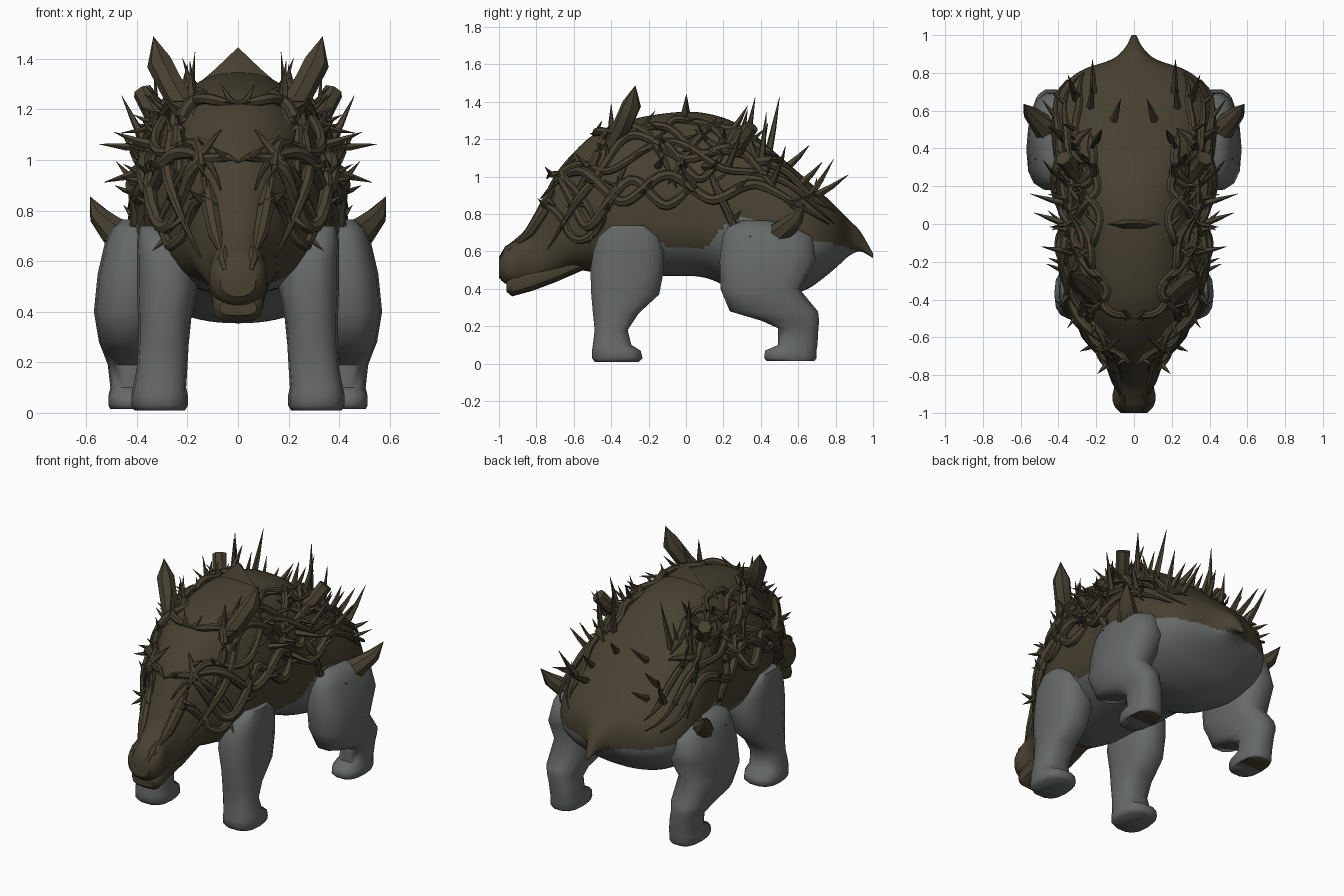
import bpy, bmesh, math, random
from mathutils import Vector

if "Cube" in bpy.data.objects:
    bpy.data.objects.remove(bpy.data.objects["Cube"])

random.seed(5)


def material(name, rgb):
    m = bpy.data.materials.new(name)
    m.diffuse_color = (*rgb, 1)
    m.use_nodes = True
    m.node_tree.nodes["Principled BSDF"].inputs["Base Color"].default_value = m.diffuse_color
    return m


BROWN = material("bark brown", (0.063, 0.052, 0.030))
GREY = material("stone grey", (0.132, 0.143, 0.136))


def sample(table, u):
    """Smooth interpolation of table rows keyed by their first value."""
    u = min(max(u, table[0][0]), table[-1][0])
    i = max(k for k in range(len(table) - 1) if table[k][0] <= u)
    p, q = table[i], table[i + 1]
    o, r = table[max(i - 1, 0)], table[min(i + 2, len(table) - 1)]
    h = q[0] - p[0]
    t = (u - p[0]) / h
    out = []
    for c in range(1, len(p)):
        m0 = (q[c] - o[c]) / (q[0] - o[0]) * h
        m1 = (r[c] - p[c]) / (r[0] - p[0]) * h
        out.append((2*t**3 - 3*t*t + 1) * p[c] + (t**3 - 2*t*t + t) * m0
                   + (3*t*t - 2*t**3) * q[c] + (t**3 - t*t) * m1)
    return out


def spow(v, e):
    return math.copysign(abs(v) ** e, v)


def loft(bm, rings):
    rows = [[bm.verts.new(p) for p in ring] for ring in rings]
    n = len(rows[0])
    for a, b in zip(rows, rows[1:]):
        for k in range(n):
            bm.faces.new((a[k], a[(k + 1) % n], b[(k + 1) % n], b[k]))
    bm.faces.new(rows[0][::-1])
    bm.faces.new(rows[-1])


def tube(bm, pts, radii, n=6):
    pts = [Vector(p) for p in pts]
    rings = []
    for i, p in enumerate(pts):
        t = (pts[min(i + 1, len(pts) - 1)] - pts[max(i - 1, 0)]).normalized()
        ref = Vector((0, 0, 1)) if abs(t.z) < 0.9 else Vector((0, 1, 0))
        a = t.cross(ref).normalized()
        b = t.cross(a)
        r = max(radii[i], 0.001)
        rings.append([p + r * (a * math.cos(w) + b * math.sin(w))
                      for w in (2 * math.pi * k / n for k in range(n))])
    loft(bm, rings)


def finish(bm, name, mats, mirror=False, rule=None, angle=40):
    bmesh.ops.recalc_face_normals(bm, faces=bm.faces)
    if rule:
        for f in bm.faces:
            f.material_index = rule(f.calc_center_median(), f.normal)
    me = bpy.data.meshes.new(name)
    bm.to_mesh(me)
    bm.free()
    for m in mats:
        me.materials.append(m)
    ob = bpy.data.objects.new(name, me)
    bpy.context.collection.objects.link(ob)
    if mirror:
        ob.modifiers.new("mirror", 'MIRROR')
    bpy.ops.object.select_all(action='DESELECT')
    ob.select_set(True)
    bpy.context.view_layer.objects.active = ob
    bpy.ops.object.shade_smooth_by_angle(angle=math.radians(angle))


# Body sections: y, top, widest height, bottom, half width
BODY = [(-1.0, .57, .52, .46, .07), (-.97, .62, .53, .43, .10),
        (-.92, .66, .53, .42, .115), (-.85, .73, .55, .42, .105),
        (-.78, .86, .60, .43, .125), (-.70, 1.01, .67, .46, .17),
        (-.60, 1.13, .72, .50, .225), (-.50, 1.22, .75, .49, .285),
        (-.35, 1.29, .78, .47, .345), (-.10, 1.34, .77, .47, .37),
        (.10, 1.34, .76, .46, .38), (.30, 1.27, .73, .38, .415),
        (.50, 1.11, .69, .355, .44), (.65, .98, .66, .40, .42),
        (.75, .89, .65, .47, .36), (.82, .82, .65, .53, .265),
        (.87, .77, .65, .575, .12), (.93, .71, .64, .60, .05),
        (1.0, .59, .575, .565, .012)]
# Height of the colour edge along the body
EDGE = [(-.52, .45), (-.44, .66), (-.3, .70), (-.1, .63), (.12, .63),
        (.2, .73), (.35, .76), (.5, .70), (.83, .63), (1.0, .56)]


def skin(y, deg, off=0.0):
    """Point on the body; deg is 0 at the spine, 90 at the flank."""
    def at(y, deg):
        top, mid, bot, hw = sample(BODY, y)
        s, c = math.sin(math.radians(deg)), math.cos(math.radians(deg))
        return Vector((hw * spow(s, .9), y,
                       mid + (top - mid if c > 0 else mid - bot) * spow(c, .9)))
    p = at(y, deg)
    return p + off * normal(y, deg) if off else p


def normal(y, deg):
    du = skin(y + .02, deg) - skin(y - .02, deg)
    da = skin(y, deg + 2) - skin(y, deg - 2)
    return da.cross(du).normalized()


# Body with head and tail
bm = bmesh.new()
ys = [-1 + 2 * i / 140 for i in range(141)]
loft(bm, [[skin(y, 360 * k / 80) for k in range(80)] for y in ys])
finish(bm, "body", [BROWN, GREY],
       rule=lambda c, n: int(c.y > -.52 and c.z < sample(EDGE, c.y)[0]))

# Lower jaw
bm = bmesh.new()
jaw = [(-.96, .415, .03, .075), (-.93, .42, .06, .10), (-.82, .455, .065, .10),
       (-.70, .50, .065, .12), (-.55, .56, .06, .13)]
loft(bm, [[(w * spow(math.cos(a), .7), y, z + h * spow(math.sin(a), .7))
           for a in (2 * math.pi * k / 12 for k in range(12))] for y, z, h, w in jaw])
finish(bm, "lower_jaw", [BROWN])

# Brows and nostril bumps
bm = bmesh.new()
tube(bm, [(.07, -.90, .64), (.09, -.83, .71), (.11, -.76, .82), (.12, -.70, .92)],
     [.01, .03, .035, .01], 8)
tube(bm, [(.05, -.985, .56), (.06, -.95, .61), (.05, -.89, .66)], [.015, .025, .01], 8)
finish(bm, "brow_and_nostril", [BROWN], mirror=True)

# Legs: z, near y, far y, centre x, half width
FRONT = [(.01, -.49, -.25, .31, .10), (.03, -.505, -.23, .31, .112),
         (.07, -.505, -.24, .31, .112), (.10, -.50, -.29, .31, .105),
         (.18, -.49, -.31, .30, .10), (.27, -.50, -.25, .295, .10),
         (.37, -.51, -.14, .29, .105), (.50, -.515, -.115, .28, .12),
         (.60, -.50, -.115, .285, .115), (.68, -.47, -.14, .31, .09),
         (.74, -.40, -.22, .34, .05)]
HIND = [(.015, .43, .69, .42, .085), (.03, .415, .70, .42, .092),
        (.07, .42, .70, .42, .092), (.10, .49, .705, .42, .085),
        (.19, .49, .71, .43, .085), (.23, .40, .715, .44, .09),
        (.28, .23, .71, .44, .11), (.40, .18, .61, .44, .13),
        (.55, .175, .70, .425, .13), (.68, .19, .68, .41, .115),
        (.73, .22, .58, .41, .09), (.765, .30, .45, .41, .05)]
for name, table in (("front_legs", FRONT), ("hind_legs", HIND)):
    bm = bmesh.new()
    loft(bm, [[(cx + w * spow(math.cos(a), .75),
                (y0 + y1) / 2 + (y1 - y0) / 2 * spow(math.sin(a), .75), z)
               for a in (2 * math.pi * k / 14 for k in range(14))]
              for z, y0, y1, cx, w in table])
    bmesh.ops.triangulate(bm, faces=[f for f in bm.faces if len(f.verts) > 4])
    finish(bm, name, [GREY, BROWN], mirror=True, angle=60,
           rule=lambda c, n: int(n.z < -.9 and c.y > .55))

# Broken branches: tall shoulder pair, stubby rear pair, hip spikes
bm = bmesh.new()
tube(bm, [(.17, -.42, 1.14), (.25, -.34, 1.27), (.31, -.29, 1.385), (.335, -.27, 1.49)],
     [.05, .052, .052, 0], 7)
tube(bm, [(.25, .20, 1.10), (.33, .29, 1.18), (.375, .35, 1.27)], [.05, .042, .042], 7)
tube(bm, [(.42, .46, .66), (.49, .53, .72), (.55, .59, .78), (.585, .635, .855)],
     [.085, .06, .04, 0], 8)
finish(bm, "broken_branches", [BROWN], mirror=True)

# Spine ridge spike
bm = bmesh.new()
tube(bm, [(0, 0, 1.30), (0, 0, 1.36), (0, .01, 1.445)], [.16, .09, 0], 6)
for v in bm.verts:
    v.co.y *= .25
finish(bm, "spine_spike", [BROWN])

# Bramble vines, as (y, angle) paths over the back
VINES = [[(-.80, 60), (-.62, 38), (-.4, 62), (-.1, 45), (.2, 62), (.5, 50), (.8, 62)],
         [(-.74, 95), (-.5, 66), (-.3, 38), (0, 58), (.3, 46), (.6, 72)],
         [(-.76, 25), (-.55, 52), (-.35, 82), (-.1, 68), (.15, 80), (.42, 62), (.75, 70)],
         [(-.50, -8), (-.46, 18), (-.33, 32), (-.1, 34), (.1, 55), (.35, 34)],
         [(-.60, 15), (-.64, 50), (-.52, 92), (-.3, 70), (-.1, 84), (.12, 64)],
         [(-.72, 0), (-.67, 30), (-.58, 65), (-.46, 95)],
         [(-.78, 35), (-.66, 80), (-.55, 105), (-.42, 85), (-.3, 55)],
         [(-.62, 75), (-.48, 48), (-.36, 22), (-.2, 40), (-.05, 75)],
         [(.05, 36), (.2, 50), (.4, 42), (.6, 40), (.78, 48)]]
for i in range(6):
    y, a = random.uniform(-.74, .3), random.uniform(40, 85)
    path = []
    for k in range(4):
        path.append((y, a))
        y += random.uniform(.07, .15)
        a = min(max(a + random.choice((-1, 1)) * random.uniform(12, 28), 28), 95)
    VINES.append(path)

vines, thorns = bmesh.new(), bmesh.new()


def thorn(base, direction, length, r):
    d = direction.normalized() * length
    tube(thorns, [base, base + d * .5, base + d + Vector((0, 0, length * .06))],
         [r, r * .65, 0], 5)


for path in VINES:
    rows = [(k, *p) for k, p in enumerate(path)]
    steps = 7 * (len(path) - 1)
    pts, radii = [], []
    thick = random.uniform(.020, .028)
    phase = random.uniform(0, 6)
    for s in range(steps + 1):
        y, a = sample(rows, s / 7)
        pts.append(skin(y, a, .014 + .014 * math.sin(s * .6 + phase)))
        radii.append(thick * min(1, .15 + 5 * min(s, steps - s) / steps))
        if s % 7 == 3:
            n = normal(y, a)
            side = Vector((random.uniform(-.3, .3), random.uniform(-.6, 1),
                           random.uniform(-.5, .6)))
            size = random.uniform(.05, .09) if y < -.45 else random.uniform(.08, .14)
            thorn(pts[-1], n * .6 + side, size, .015)
    tube(vines, pts, radii, 7)
finish(vines, "bramble_vines", [BROWN], mirror=True)

# Long thorns: base (y, angle) and tip position
LONG = [(.24, 30, .20, .33, 1.37), (.32, 33, .28, .37, 1.41), (.44, 25, .17, .50, 1.41),
        (.40, 45, .33, .43, 1.33), (.62, 30, .22, .73, 1.07), (.66, 45, .35, .79, 1.08),
        (.70, 30, .22, .87, 1.00), (.10, 62, .55, .16, 1.05), (.22, 60, .46, .30, 1.24),
        (0, 72, .53, .06, .90), (-.15, 62, .49, -.12, 1.10), (.46, 55, .46, .52, 1.10),
        (-.40, 30, .19, -.40, 1.38), (.55, 12, .07, .66, 1.16)]
for y, a, tx, ty, tz in LONG:
    p = skin(y, a)
    d = Vector((tx, ty, tz)) - p
    thorn(p, d, d.length, .022)
finish(thorns, "thorns", [BROWN], mirror=True)
